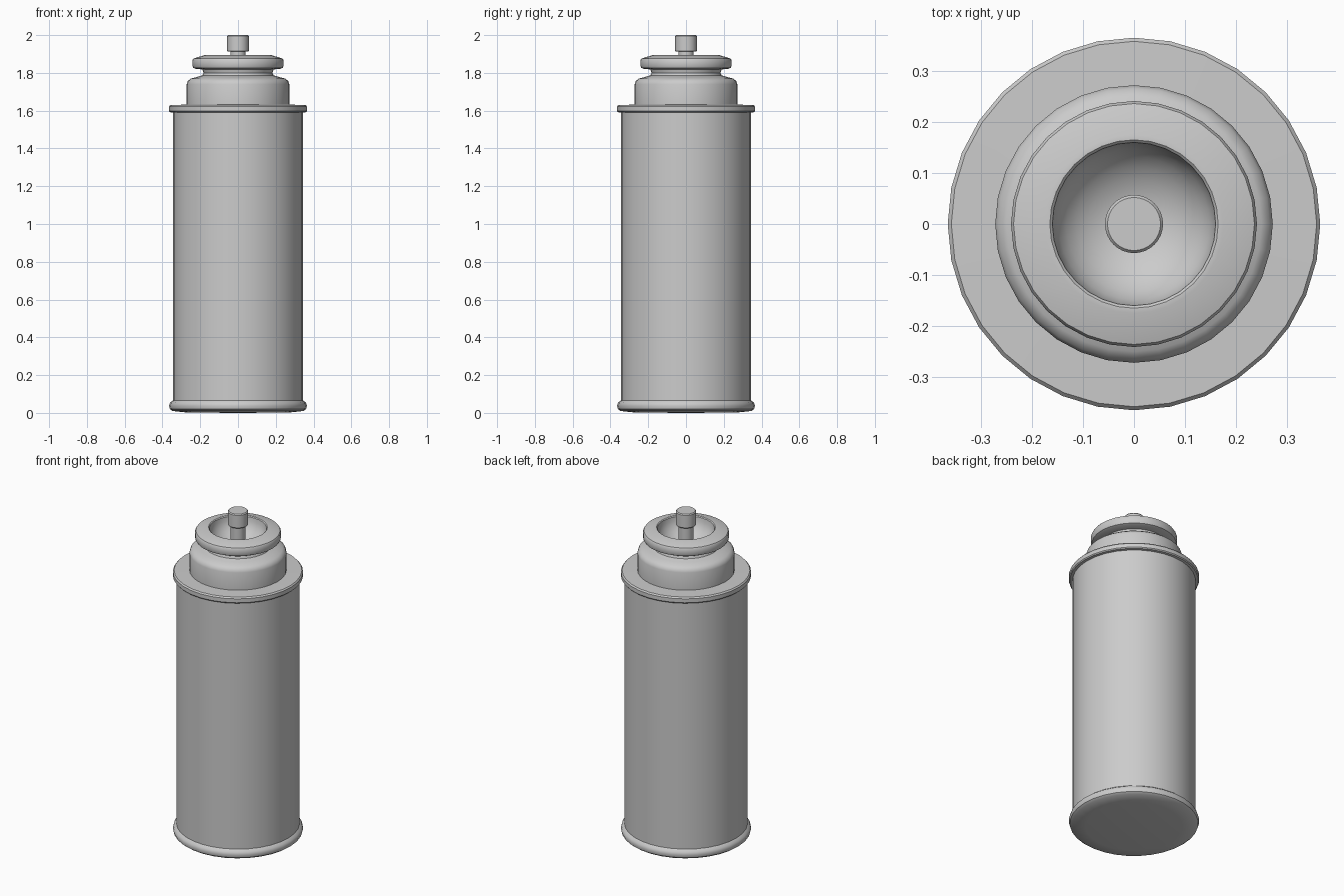
import bpy, bmesh, math

if "Cube" in bpy.data.objects:
    bpy.data.objects.remove(bpy.data.objects["Cube"])


def lathe(name, profile, sides=32, angle=35):
    """Revolve (radius, z) points around the z axis; ends on the axis close it."""
    bm = bmesh.new()
    rings = []
    for r, z in profile:
        if r < 1e-6:
            rings.append([bm.verts.new((0, 0, z))])
        else:
            rings.append([bm.verts.new((r * math.cos(2 * math.pi * i / sides),
                                        r * math.sin(2 * math.pi * i / sides), z))
                          for i in range(sides)])
    for a, b in zip(rings, rings[1:]):
        for i in range(sides):
            j = (i + 1) % sides
            quad = [a[i % len(a)], a[j % len(a)], b[j % len(b)], b[i % len(b)]]
            bm.faces.new(list(dict.fromkeys(quad)))
    bmesh.ops.recalc_face_normals(bm, faces=bm.faces)
    mesh = bpy.data.meshes.new(name)
    bm.to_mesh(mesh)
    bm.free()
    obj = bpy.data.objects.new(name, mesh)
    bpy.context.collection.objects.link(obj)
    bpy.ops.object.select_all(action='DESELECT')
    obj.select_set(True)
    bpy.context.view_layer.objects.active = obj
    bpy.ops.object.shade_smooth_by_angle(angle=math.radians(angle))
    return obj


# Can: flat base, rolled bottom rim, straight wall, top flange
# and stepped shoulder up to the narrow neck
# then the valve cup ring with its round hollow
hollow = [(0.16 * math.cos(t), 1.89 - 0.13 * math.sin(t))
          for t in (math.pi / 2 * i / 8 for i in range(8))]
lathe("can", [
    (0, 0), (0.27, 0.002), (0.347, 0.01),
    (0.36, 0.02), (0.365, 0.037), (0.36, 0.054), (0.345, 0.066),
    (0.345, 1.59),
    (0.36, 1.592), (0.365, 1.598), (0.365, 1.622), (0.358, 1.63),
    (0.272, 1.632), (0.272, 1.74), (0.266, 1.757), (0.25, 1.77),
    (0.215, 1.779), (0.188, 1.787),
    (0.183, 1.80), (0.188, 1.818),
    (0.225, 1.822), (0.237, 1.827), (0.241, 1.836), (0.241, 1.868),
    (0.236, 1.876), (0.175, 1.895), (0.165, 1.895),
] + hollow + [(0, 1.76)])

# Valve stem and spray button
lathe("valve_stem", [(0, 1.75), (0.041, 1.75), (0.041, 1.92), (0, 1.92)])
lathe("spray_button", [
    (0, 1.912), (0.053, 1.912), (0.057, 1.917),
    (0.057, 1.994), (0.052, 2.0), (0, 2.0)])
